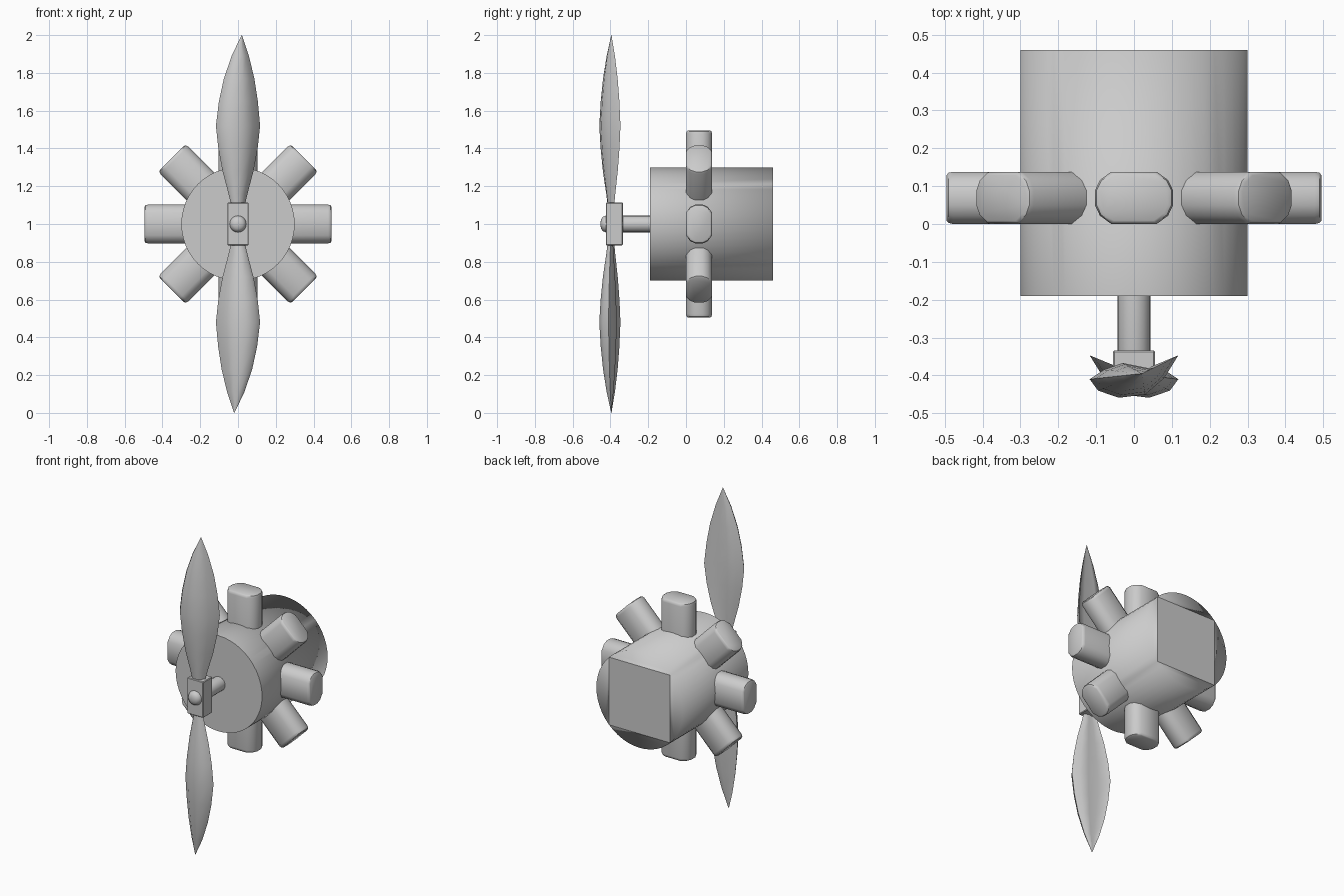
import bpy, bmesh, math
from mathutils import Matrix, Vector

if "Cube" in bpy.data.objects:
    bpy.data.objects.remove(bpy.data.objects["Cube"])

AXIS = Vector((0, 0, 1))          # engine axis passes through z = 1, along y


def finish(name, bm, angle=None):
    bmesh.ops.recalc_face_normals(bm, faces=bm.faces[:])
    me = bpy.data.meshes.new(name)
    bm.to_mesh(me)
    bm.free()
    ob = bpy.data.objects.new(name, me)
    bpy.context.collection.objects.link(ob)
    if angle:
        bpy.ops.object.select_all(action='DESELECT')
        ob.select_set(True)
        bpy.context.view_layer.objects.active = ob
        bpy.ops.object.shade_smooth_by_angle(angle=math.radians(angle))
    return ob


def loft(bm, rings):
    """Skin a list of equal-length point rings and cap both ends."""
    vs = [[bm.verts.new(p) for p in ring] for ring in rings]
    n = len(vs[0])
    for a, b in zip(vs, vs[1:]):
        for i in range(n):
            j = (i + 1) % n
            bm.faces.new((a[i], a[j], b[j], b[i]))
    bm.faces.new(vs[0])
    bm.faces.new(vs[-1])


def circle(r, y, n):
    return [(r * math.cos(2 * math.pi * i / n), y,
             1 + r * math.sin(2 * math.pi * i / n)) for i in range(n)]


# Crankcase: sharp front rim, softly shaded back rim around a flat square
bm = bmesh.new()
N = 48
loft(bm, [circle(0.3, -0.19, N), circle(0.3, 0.46, N)])
bm.verts.ensure_lookup_table()
back = [bm.verts[N + i] for i in range(N)]
corners = [back[N // 8 + k * N // 4] for k in range(4)]
for a, b in zip(corners, corners[1:] + corners[:1]):
    bmesh.utils.face_split(next(f for f in a.link_faces
                                if b in f.verts and len(f.verts) > 4), a, b)
for f in bm.faces:
    flat_back = len(f.verts) == 4 and all(v.co.y > 0.4 for v in f.verts)
    front_cap = len(f.verts) == N
    f.smooth = not (flat_back or front_cap)
    if front_cap:
        for e in f.edges:
            e.smooth = False
finish("crankcase", bm)

# Cylinders: eight flattened barrels with softened outer ends
quarter = [(0.103, 0.02), (0.09, 0.047), (0.06, 0.069)]
profile = (quarter + [(-x, y) for x, y in quarter[::-1]]
           + [(-x, -y) for x, y in quarter] + [(x, -y) for x, y in quarter[::-1]])
for k in range(8):
    bm = bmesh.new()
    rings = []
    for r, s in ((0.2, 1), (0.477, 1), (0.49, 0.96), (0.495, 0.87)):
        rings.append([(x * s, 0.069 + y * s, r) for x, y in profile])
    loft(bm, rings)
    bm.transform(Matrix.Translation(AXIS) @ Matrix.Rotation(k * math.pi / 4, 4, 'Y'))
    finish(f"cylinder_{k + 1}", bm, 40)

# Propeller shaft with a rounded nose
bm = bmesh.new()
loft(bm, [circle(r, y, 20) for r, y in
          ((0.044, -0.18), (0.044, -0.425), (0.038, -0.44), (0.026, -0.449), (0.01, -0.453))])
finish("propeller_shaft", bm, 50)

# Propeller hub block
bm = bmesh.new()
bmesh.ops.create_cube(bm, size=1, matrix=Matrix.Translation((0, -0.379, 1))
                      @ Matrix.Diagonal((0.112, 0.09, 0.226, 1)))
bmesh.ops.bevel(bm, geom=bm.edges[:], offset=0.004, segments=1, affect='EDGES')
finish("propeller_hub", bm)

# Propeller blades: cambered section scaled along the span
section = [(-0.117, -0.015), (-0.095, -0.045), (-0.04, -0.064), (0.03, -0.055),
           (0.08, -0.012), (0.117, 0.048), (0.05, 0.012), (-0.03, 0.028), (-0.08, 0.01)]
stations = [(0.08, 0.27, 0), (0.16, 0.43, 0), (0.28, 0.7, 0), (0.40, 0.89, 0),
            (0.52, 1, 0), (0.65, 0.88, 0.002), (0.77, 0.69, 0.006),
            (0.89, 0.39, 0.012), (1.0, 0.01, 0.02)]
for k, name in enumerate(("blade_upper", "blade_lower")):
    bm = bmesh.new()
    loft(bm, [[(cx + x * s, -0.395 + y * s, z) for x, y in section]
              for z, s, cx in stations])
    bm.transform(Matrix.Translation(AXIS) @ Matrix.Rotation(k * math.pi, 4, 'Y'))
    finish(name, bm, 50)
